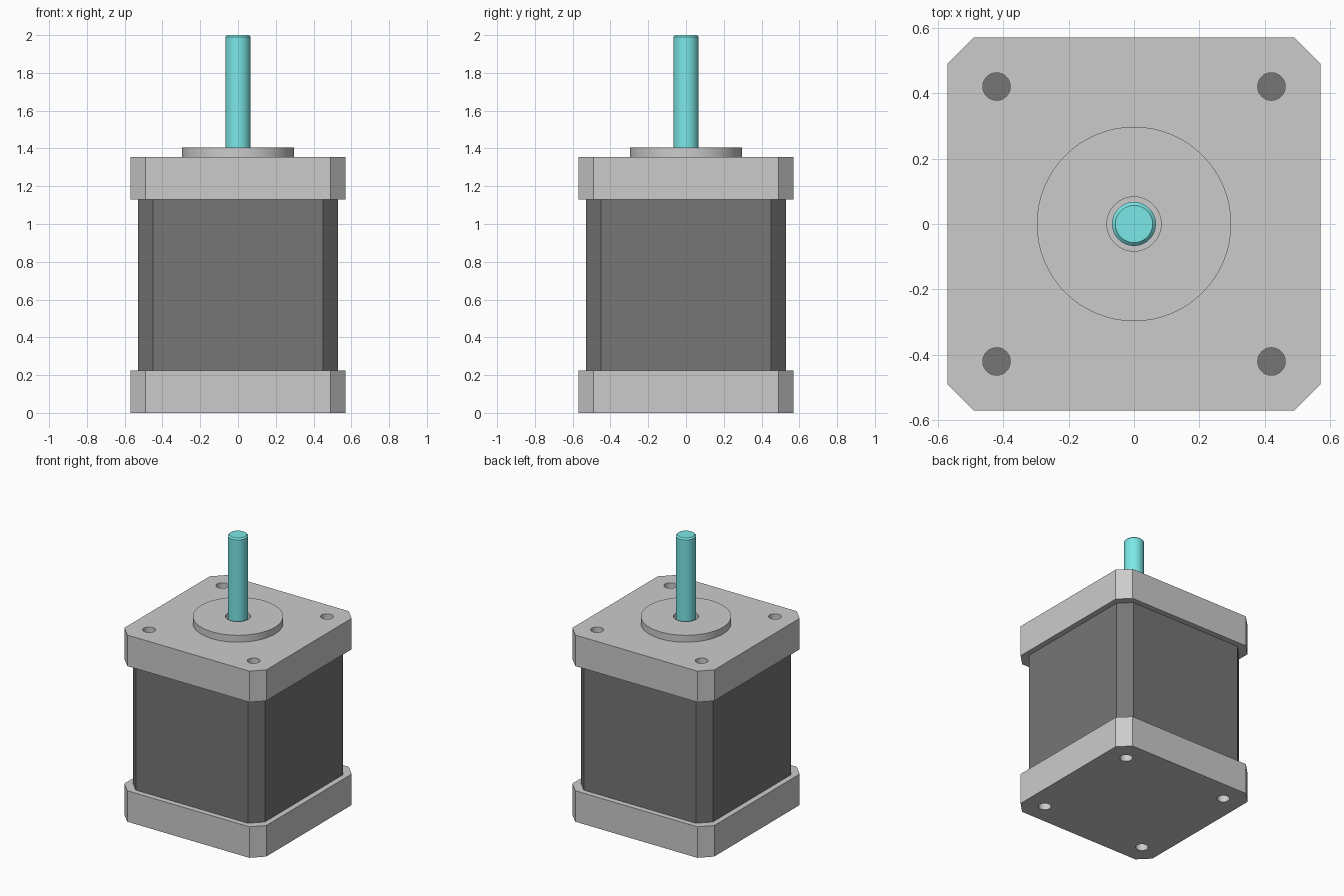
import bpy, bmesh
from math import cos, sin, pi, radians

if "Cube" in bpy.data.objects:
    bpy.data.objects.remove(bpy.data.objects["Cube"])


def material(name, color):
    m = bpy.data.materials.new(name)
    m.diffuse_color = color
    m.use_nodes = True
    m.node_tree.nodes["Principled BSDF"].inputs["Base Color"].default_value = m.diffuse_color
    return m


def add_object(name, bm, mat=None):
    bmesh.ops.recalc_face_normals(bm, faces=bm.faces)
    me = bpy.data.meshes.new(name)
    bm.to_mesh(me)
    bm.free()
    ob = bpy.data.objects.new(name, me)
    bpy.context.collection.objects.link(ob)
    if mat:
        me.materials.append(mat)
    return ob


def prism(name, outline, z0, z1, mat=None):
    bm = bmesh.new()
    face = bm.faces.new([bm.verts.new((x, y, z0)) for x, y in outline])
    top = bmesh.ops.extrude_face_region(bm, geom=[face], use_keep_orig=True)["geom"]
    verts = [v for v in top if isinstance(v, bmesh.types.BMVert)]
    bmesh.ops.translate(bm, verts=verts, vec=(0, 0, z1 - z0))
    return add_object(name, bm, mat)


def chamfered_square(h, c):
    # h: half width, c: half length of the straight side
    return [(c, -h), (h, -c), (h, c), (c, h), (-c, h), (-h, c), (-h, -c), (-c, -h)]


def circle(r, x=0, y=0, n=48):
    return [(x + r * cos(2 * pi * i / n), y + r * sin(2 * pi * i / n)) for i in range(n)]


def smooth(ob):
    bpy.ops.object.select_all(action='DESELECT')
    ob.select_set(True)
    bpy.context.view_layer.objects.active = ob
    bpy.ops.object.shade_smooth_by_angle(angle=radians(25))


def lathe(name, profile, closed=False, mat=None, n=64):
    bm = bmesh.new()
    vs = [bm.verts.new((r, 0, z)) for r, z in profile]
    pairs = list(zip(vs, vs[1:])) + ([(vs[-1], vs[0])] if closed else [])
    edges = [bm.edges.new(p) for p in pairs]
    bmesh.ops.spin(bm, geom=vs + edges, cent=(0, 0, 0), axis=(0, 0, 1),
                   angle=2 * pi, steps=n)
    bmesh.ops.remove_doubles(bm, verts=bm.verts, dist=1e-5)
    ob = add_object(name, bm, mat)
    smooth(ob)
    return ob


def end_plate(name, z0, z1):
    # Chamfered plate with four bolt holes cut through
    plate = prism(name, chamfered_square(0.57, 0.49), z0, z1)
    for sx in (-1, 1):
        for sy in (-1, 1):
            cutter = prism("hole_cutter", circle(0.042, 0.42 * sx, 0.42 * sy),
                           z0 - 0.05, z1 + 0.05)
            cutter.hide_render = True
            mod = plate.modifiers.new("hole", 'BOOLEAN')
            mod.operation, mod.solver, mod.object = 'DIFFERENCE', 'EXACT', cutter
            bpy.context.view_layer.objects.active = plate
            bpy.ops.object.modifier_apply(modifier=mod.name)
            bpy.data.objects.remove(cutter)
    smooth(plate)


dark = material("dark_grey", (0.18, 0.18, 0.18, 1))
cyan = material("cyan", (0.2, 0.8, 0.8, 1))

# Motor body between the two end plates
prism("motor_body", chamfered_square(0.53, 0.45), 0.225, 1.13, dark)
end_plate("bottom_plate", 0, 0.225)
end_plate("top_plate", 1.13, 1.355)

# Raised centring ring around the shaft
lathe("pilot_ring", [(0.083, 1.355), (0.297, 1.355), (0.297, 1.405), (0.083, 1.405)], closed=True)

# Output shaft with chamfered tip
lathe("shaft", [(0, 1.355), (0.067, 1.355), (0.067, 1.99), (0.057, 2.0), (0, 2.0)], mat=cyan)
